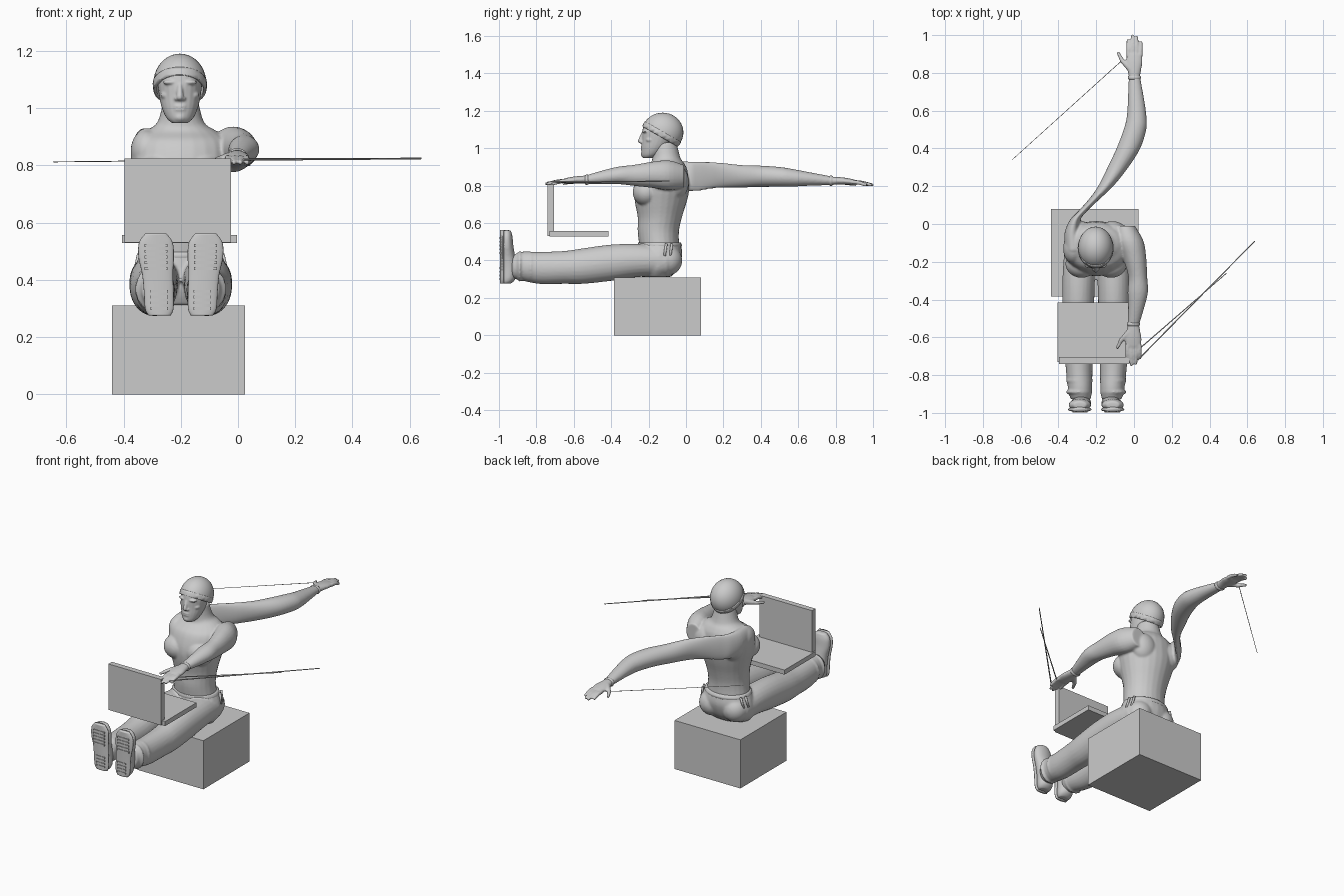
import bpy, bmesh, math
from mathutils import Vector, Matrix

old = bpy.data.objects.get("Cube")
if old:
    bpy.data.objects.remove(old, do_unlink=True)

grey = bpy.data.materials.new("plain grey")
grey.use_nodes = True
grey.diffuse_color = (.6, .6, .6, 1)
for node in grey.node_tree.nodes:
    if node.type == 'BSDF_PRINCIPLED':
        node.inputs["Base Color"].default_value = (.6, .6, .6, 1)

MID = -.2   # centre line of the sitter


def finish(bm, name, voxel=0, smooth=True):
    """Turn a bmesh into an object, fusing its pieces if a voxel size is given."""
    bmesh.ops.recalc_face_normals(bm, faces=bm.faces[:])
    for face in bm.faces:
        face.smooth = smooth
    mesh = bpy.data.meshes.new(name)
    bm.to_mesh(mesh)
    bm.free()
    mesh.materials.append(grey)
    obj = bpy.data.objects.new(name, mesh)
    bpy.context.collection.objects.link(obj)
    if voxel:
        fuse = obj.modifiers.new("fuse", 'REMESH')
        fuse.mode = 'VOXEL'
        fuse.voxel_size = voxel
        fuse.use_smooth_shade = True
        relax = obj.modifiers.new("relax", 'SMOOTH')
        relax.factor = .5
        relax.iterations = 5
    return obj


def spline(a, b, c, d, t):
    return .5 * (2*b + (c-a)*t + (2*a - 5*b + 4*c - d)*t*t + (3*b - a - 3*c + d)*t**3)


def loft(bm, axis, rows, sides=24, steps=4):
    """Elliptical slices along axis; each row is position, centre pair, radius pair."""
    fine = []
    for i in range(len(rows) - 1):
        quad = [rows[max(i-1, 0)], rows[i], rows[i+1], rows[min(i+2, len(rows)-1)]]
        for k in range(steps):
            fine.append([spline(*vals, k/steps) for vals in zip(*quad)])
    fine.append(rows[-1])
    rings = []
    for t, u, v, ru, rv in fine:
        ring = []
        for k in range(sides):
            ang = math.tau * k / sides
            p, q = u + ru*math.cos(ang), v + rv*math.sin(ang)
            ring.append(bm.verts.new((p, q, t) if axis == 'z' else (p, t, q)))
        rings.append(ring)
    for lower, upper in zip(rings, rings[1:]):
        for k in range(sides):
            n = (k + 1) % sides
            bm.faces.new((lower[k], lower[n], upper[n], upper[k]))
    bm.faces.new(rings[0])
    bm.faces.new(rings[-1])


def ball(bm, centre, size):
    mat = Matrix.Translation(centre) @ Matrix.Diagonal((*size, 1))
    return bmesh.ops.create_uvsphere(bm, u_segments=32, v_segments=20, radius=1, matrix=mat)


def rod(bm, start, end, r1, r2, sides=10):
    a, b = Vector(start), Vector(end)
    turn = (b - a).to_track_quat('Z', 'Y').to_matrix().to_4x4()
    bmesh.ops.create_cone(bm, cap_ends=True, segments=sides, radius1=r1, radius2=r2,
                          depth=(b-a).length, matrix=Matrix.Translation((a+b)/2) @ turn)


def box(name, low, high):
    bm = bmesh.new()
    add_box(bm, low, high)
    return finish(bm, name, smooth=False)


def add_box(bm, low, high):
    low, high = Vector(low), Vector(high)
    mat = Matrix.Translation((low+high)/2) @ Matrix.Diagonal((*(high-low), 1))
    bmesh.ops.create_cube(bm, size=1, matrix=mat)


def hand(bm, wrist, way):
    """Flat open hand pointing along way on y, thumb towards -x."""
    x, y, z = wrist
    palm = [(0, 0, .03, .022), (.04, 0, .037, .02), (.08, -.003, .044, .018), (.12, -.007, .04, .014)]
    loft(bm, 'y', [(y + way*d, x, z + dz, rx, rz) for d, dz, rx, rz in palm])
    for k, reach in enumerate((.19, .215, .208, .18)):
        base = x - .031 + k*.021
        knuckle = (base, y + way*.11, z - .006)
        joint = (base*1.05, y + way*(.11 + reach)/2, z - .01)
        tip = (base*1.1, y + way*reach, z - .022)
        rod(bm, knuckle, joint, .0125, .0115)
        rod(bm, joint, tip, .0115, .0095)
        ball(bm, joint, (.0115,)*3)
        ball(bm, tip, (.0095,)*3)
    thumb = (x - .065, y + way*.085, z - .012)
    end = (x - .085, y + way*.125, z - .02)
    rod(bm, (x - .02, y + way*.04, z), thumb, .018, .0125)
    rod(bm, thumb, end, .0125, .009)
    ball(bm, thumb, (.0125,)*3)
    ball(bm, end, (.009,)*3)


# Seat block and open folding screen
box("seat_block", (-.44, -.385, 0), (.025, .08, .31))
box("screen_panel", (-.397, -.74, .53), (-.025, -.705, .823))
box("screen_base", (-.405, -.73, .528), (-.003, -.415, .557))

# Bare upper body with both arms
bm = bmesh.new()
loft(bm, 'z', [(.45, MID, -.14, .135, .105), (.55, MID, -.148, .125, .11),
               (.63, MID, -.14, .132, .118), (.71, MID, -.135, .152, .138),
               (.77, MID, -.13, .168, .146), (.83, MID, -.125, .175, .138),
               (.885, MID, -.115, .165, .122), (.92, MID, -.1, .125, .09),
               (.95, MID, -.105, .082, .075), (1.03, MID, -.115, .06, .065)])
for side in (-1, 1):
    ball(bm, (MID + side*.078, -.21, .765), (.085, .075, .075))
    ball(bm, (MID + side*.085, -.05, .82), (.08, .065, .09))
ball(bm, (-.32, -.13, .85), (.055, .08, .075))
loft(bm, 'y', [(-.01, -.045, .85, .05, .06), (-.09, -.022, .855, .072, .08),
               (-.18, .003, .858, .062, .07), (-.28, .02, .855, .05, .056),
               (-.36, .02, .855, .054, .047), (-.44, .012, .845, .043, .038),
               (-.535, -.003, .832, .03, .023)])
hand(bm, (-.003, -.53, .832), -1)
loft(bm, 'y', [(-.14, -.32, .86, .045, .07), (-.05, -.328, .85, .04, .08),
               (.02, -.312, .85, .028, .08), (.065, -.275, .85, .023, .08),
               (.13, -.212, .855, .028, .072), (.2, -.15, .855, .04, .066),
               (.3, -.085, .85, .055, .06), (.4, -.03, .85, .063, .057),
               (.5, .005, .847, .06, .053), (.57, .014, .842, .052, .047),
               (.67, .01, .835, .042, .035), (.78, .002, .826, .03, .023)])
hand(bm, (.002, .78, .826), 1)
finish(bm, "upper_body", voxel=.006)

# Wristbands
for name, y, x, z in (("left_wristband", -.53, -.003, .832), ("right_wristband", .775, .002, .826)):
    bm = bmesh.new()
    loft(bm, 'y', [(y - .009, x, z, .032, .025), (y, x, z, .035, .028), (y + .009, x, z, .032, .025)])
    finish(bm, name)

# Head with brow, nose, lips and chin
HX = -.203
bm = bmesh.new()
loft(bm, 'z', [(.948, HX, -.205, .028, .025), (.965, HX, -.188, .047, .05),
               (1, HX, -.168, .063, .071), (1.04, HX, -.152, .072, .084),
               (1.09, HX, -.14, .078, .094), (1.14, HX, -.13, .076, .09),
               (1.165, HX, -.125, .05, .06)])
rod(bm, (HX, -.23, 1.083), (HX, -.245, 1.038), .008, .013)
ball(bm, (HX, -.243, 1.036), (.012, .014, .01))
ball(bm, (HX, -.222, .968), (.024, .02, .018))
for dz in (.995, 1.006):
    ball(bm, (HX, -.232, dz), (.023, .011, .006))
for side in (-1, 1):
    ball(bm, (HX + side*.012, -.235, 1.033), (.009, .012, .008))
    ball(bm, (HX + side*.032, -.217, 1.09), (.028, .017, .009))
    ball(bm, (HX + side*.046, -.19, 1.045), (.022, .025, .016))
    ball(bm, (HX + side*.03, -.213, 1.07), (.013, .012, .008))
finish(bm, "head", voxel=.004)

# Knitted cap: a dome cut by a tilted plane, with a thicker rolled brim
tilt = Vector((0, .5, .87))


def cap(name, grow, brim):
    bm = bmesh.new()
    ball(bm, (HX, -.125, 1.085), (.091*grow, .109*grow, .103*grow))
    for offset, keep in ((0, 1), (.03, -1))[:2 if brim else 1]:
        bmesh.ops.bisect_plane(bm, geom=bm.verts[:] + bm.edges[:] + bm.faces[:],
                               plane_co=Vector((HX, -.236, 1.118)) + tilt*offset,
                               plane_no=tilt*keep, clear_inner=True)
    obj = finish(bm, name)
    shell = obj.modifiers.new("thickness", 'SOLIDIFY')
    shell.thickness = .008


cap("cap_dome", 1.02, False)
cap("cap_brim", 1.045, True)

# Trousers
bm = bmesh.new()
loft(bm, 'z', [(.312, MID, -.16, .13, .08), (.36, MID, -.152, .165, .11),
               (.43, MID, -.14, .165, .12), (.495, MID, -.142, .14, .113)])
for side in (-1, 1):
    ball(bm, (MID + side*.08, -.1, .4), (.08, .08, .08))
    legs = [(-.1, .085, .395, .08, .08), (-.25, .092, .4, .085, .088),
            (-.4, .095, .388, .085, .097), (-.55, .095, .37, .083, .095),
            (-.65, .093, .363, .077, .088), (-.78, .09, .36, .07, .086),
            (-.88, .085, .37, .063, .077), (-.93, .082, .365, .052, .06)]
    loft(bm, 'y', [(y, MID + side*dx, *rest) for y, dx, *rest in legs])
    # Creases at knee and hem
    for y, z in ((-.5, .375), (-.57, .37), (-.83, .366), (-.89, .368)):
        ball(bm, (MID + side*.09, y, z), (.081 + y*.012, .018, .092 + y*.012))
finish(bm, "trousers", voxel=.007)

bm = bmesh.new()
loft(bm, 'z', [(.472, MID, -.14, .146, .115), (.484, MID, -.14, .147, .118), (.497, MID, -.142, .141, .113)])
finish(bm, "waistband")

# Belt loops on the hips
for side, label in ((-1, "right"), (1, "left")):
    for k, y in enumerate((-.105, -.075)):
        bm = bmesh.new()
        x = MID + side*(.146 - k*.012)
        rod(bm, (x, y, .49), (x + side*.014, y - .01, .425), .007, .007)
        finish(bm, f"{label}_belt_loop_{k}")

# Boots with ribbed soles
for side, label in ((-1, "right"), (1, "left")):
    bm = bmesh.new()
    boot = [(.276, .074, -.962, .036, .025), (.3, .075, -.952, .047, .04),
            (.36, .077, -.947, .049, .045), (.42, .081, -.953, .051, .04),
            (.48, .086, -.957, .059, .034), (.53, .087, -.958, .056, .03),
            (.562, .087, -.957, .034, .02)]
    loft(bm, 'z', [(z, MID + side*dx, *rest) for z, dx, *rest in boot])
    finish(bm, label + "_boot", voxel=.006)
    bm = bmesh.new()
    loft(bm, 'z', [(z, MID + side*dx, -.982, rx + .003, .013) for z, dx, cy, rx, ry in boot])
    finish(bm, label + "_sole")
    bm = bmesh.new()
    for z in (.3, .32, .34, .36, .44, .46, .48, .5, .52):
        wide = .03 if z < .4 else .04
        x = MID + side*(.075 if z < .4 else .086)
        add_box(bm, (x - wide, -.998, z - .005), (x + wide, -.985, z + .005))
    finish(bm, label + "_sole_ribs", smooth=False)

# Thin straps trailing from the hands
for name, start, end, thick in (("left_long_strap", (.02, -.72, .82), (.64, -.09, .824), .004),
                                ("left_short_strap", (.035, -.655, .822), (.49, -.26, .822), .0035),
                                ("right_strap", (-.07, .86, .818), (-.645, .34, .812), .002)):
    bm = bmesh.new()
    rod(bm, start, end, thick, thick*.7, sides=6)
    finish(bm, name, smooth=False)
